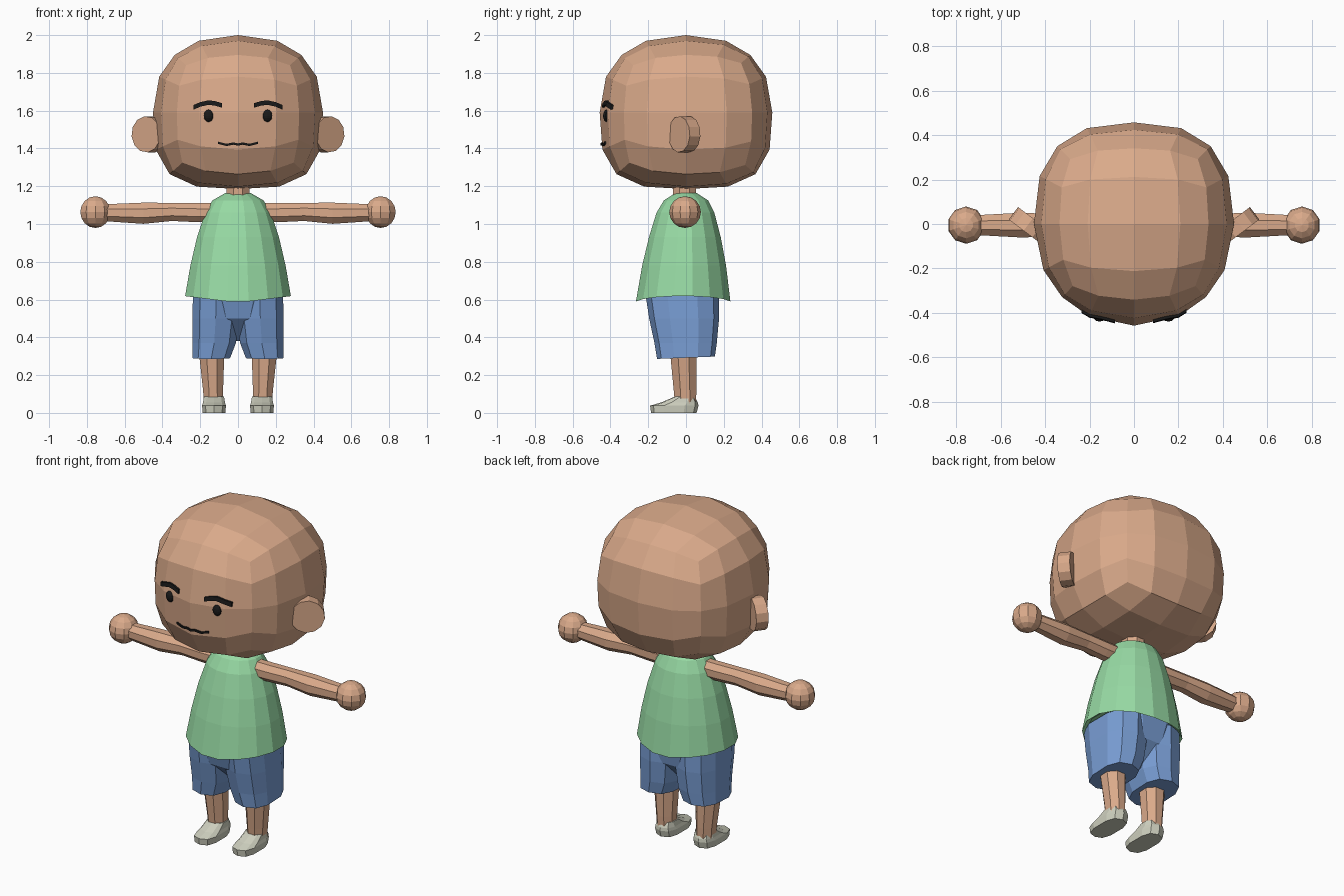
import bpy, bmesh, math
from mathutils import Vector, Matrix
from mathutils.bvhtree import BVHTree

if "Cube" in bpy.data.objects:
    bpy.data.objects.remove(bpy.data.objects["Cube"])


def material(name, color):
    m = bpy.data.materials.new(name)
    m.diffuse_color = (*color, 1)
    m.use_nodes = True
    m.node_tree.nodes["Principled BSDF"].inputs["Base Color"].default_value = m.diffuse_color
    return m


SKIN = material("skin", (0.70, 0.40, 0.255))
GREEN = material("shirt green", (0.31, 0.70, 0.37))
BLUE = material("shorts blue", (0.19, 0.34, 0.66))
CREAM = material("shoe cream", (0.62, 0.63, 0.52))
BLACK = material("black", (0.01, 0.01, 0.01))


def finish(name, bm, mat):
    bmesh.ops.recalc_face_normals(bm, faces=bm.faces)
    mesh = bpy.data.meshes.new(name)
    bm.to_mesh(mesh)
    mesh.materials.append(mat)
    obj = bpy.data.objects.new(name, mesh)
    bpy.context.collection.objects.link(obj)
    return obj


def ring(center, ru, rv, n=8, p=2.0, axis="z"):
    """Superelliptic ring around the z or x axis, scaled to touch its extents."""
    raw = []
    for i in range(n):
        t = (i + 0.5) * math.tau / n
        c, s = math.cos(t), math.sin(t)
        raw.append((math.copysign(abs(c) ** (2 / p), c), math.copysign(abs(s) ** (2 / p), s)))
    mu = max(a for a, b in raw)
    mv = max(b for a, b in raw)
    cx, cy, cz = center
    pts = []
    for a, b in raw:
        u, v = a / mu * ru, b / mv * rv
        pts.append((cx + u, cy + v, cz) if axis == "z" else (cx, cy + u, cz + v))
    return pts


def loft(name, rings, mat, side=1):
    bm = bmesh.new()
    rows = [[bm.verts.new((x * side, y, z)) for x, y, z in r] for r in rings]
    n = len(rows[0])
    for a, b in zip(rows, rows[1:]):
        for i in range(n):
            j = (i + 1) % n
            bm.faces.new((a[i], a[j], b[j], b[i]))
    bm.faces.new(rows[0])
    bm.faces.new(rows[-1])
    return finish(name, bm, mat)


# Head: subdivided cube pushed out to a rounded block, boxier at jaw and back
bm = bmesh.new()
bmesh.ops.create_cube(bm, size=2)
bmesh.ops.subdivide_edges(bm, edges=bm.edges[:], cuts=3, use_grid_fill=True)
for v in bm.verts:
    x, y, z = v.co
    q = 2.1 if y < 0 else 2.6
    p = 2.35 if z > 0 else 3.2
    flat = (abs(x) ** q + abs(y) ** q) ** (1 / q)
    r = (flat ** p + abs(z) ** p) ** (-1 / p)
    v.co = (x * r * 0.45, y * r * 0.457, 1.59 + z * r * (0.41 if z > 0 else 0.405))
bmesh.ops.recalc_face_normals(bm, faces=bm.faces)
surface = BVHTree.FromBMesh(bm)
finish("head", bm, SKIN)


def face_y(x, z):
    return surface.ray_cast(Vector((x, -2, z)), Vector((0, 1, 0)))[0].y


def face_strip(name, path, half, out):
    """Thin plate following the face along a line of (x, z) points."""
    rings = []
    for x, z in path:
        lo, hi = face_y(x, z - half), face_y(x, z + half)
        rings.append([(x, lo - out, z - half), (x, hi - out, z + half),
                      (x, hi + 0.01, z + half), (x, lo + 0.01, z - half)])
    return loft(name, rings, BLACK)


# Mouth
face_strip("mouth", [(-0.105, 1.43), (-0.06, 1.419), (-0.025, 1.426), (0, 1.421),
                     (0.025, 1.426), (0.06, 1.419), (0.105, 1.43)], 0.006, 0.008)

for side, word in ((1, "left"), (-1, "right")):
    # Eyebrow
    face_strip(word + "_eyebrow", [(side * x, z) for x, z in (
        (0.235, 1.618), (0.2, 1.633), (0.155, 1.643), (0.12, 1.638), (0.085, 1.628))], 0.012, 0.012)

    # Eye
    bm = bmesh.new()
    bmesh.ops.create_uvsphere(bm, u_segments=10, v_segments=8, radius=1)
    bm.transform(Matrix.Translation((side * 0.155, face_y(side * 0.155, 1.575) + 0.004, 1.573))
                 @ Matrix.Diagonal((0.028, 0.02, 0.033, 1)))
    finish(word + "_eye", bm, BLACK)

    # Ear: thick disc turned forward and outward
    bm = bmesh.new()
    bmesh.ops.create_cone(bm, cap_ends=True, segments=12, radius1=0.096, radius2=0.096, depth=0.07)
    turn = Vector((0, 0, 1)).rotation_difference(Vector((side * 0.6, -0.8, 0))).to_matrix().to_4x4()
    bm.transform(Matrix.Translation((side * 0.466, -0.009, 1.475)) @ turn)
    finish(word + "_ear", bm, SKIN)

    # Arm with a slight elbow bulge
    loft(word + "_arm", [ring((x, -0.005, z), r, r, 8, 2, "x") for x, z, r in (
        (0.1, 1.06, 0.05), (0.22, 1.06, 0.05), (0.35, 1.064, 0.048),
        (0.5, 1.057, 0.056), (0.72, 1.06, 0.044))], SKIN, side)

    # Hand
    bm = bmesh.new()
    bmesh.ops.create_uvsphere(bm, u_segments=10, v_segments=8, radius=0.084)
    bm.transform(Matrix.Translation((side * 0.755, -0.005, 1.063)))
    finish(word + "_hand", bm, SKIN)

    # Shorts leg, hem slightly higher at the back
    rings = [ring((cx, cy, z), rx, ry, 10, 2.6) for z, cx, rx, cy, ry in (
        (0.292, 0.142, 0.1, 0, 0.153), (0.37, 0.126, 0.115, -0.002, 0.165),
        (0.5, 0.118, 0.124, -0.01, 0.185), (0.63, 0.116, 0.122, -0.02, 0.195))]
    rings[0] = [(x, y, z + 0.04 * y) for x, y, z in rings[0]]
    loft(word + "_shorts_leg", rings, BLUE, side)

    # Lower leg
    loft(word + "_leg", [ring((cx, cy, z), rx, ry) for z, cx, rx, cy, ry in (
        (0.05, 0.13, 0.05, -0.003, 0.056), (0.12, 0.132, 0.053, -0.005, 0.06),
        (0.33, 0.14, 0.068, -0.015, 0.07))], SKIN, side)

    # Shoe: low toe rising to the ankle
    loft(word + "_shoe", [ring((0.127, (f + b) / 2, z), rx, (b - f) / 2, 10, 2.8)
                          for z, rx, f, b in (
        (0, 0.06, -0.185, 0.056), (0.038, 0.063, -0.19, 0.066),
        (0.056, 0.058, -0.13, 0.062), (0.086, 0.053, -0.06, 0.045))], CREAM, side)

# Shorts seat joining both legs
loft("shorts_seat", [ring((0, cy, z), rx, ry, 12, 2.8) for z, rx, cy, ry in (
    (0.38, 0.05, -0.005, 0.05), (0.5, 0.16, -0.012, 0.165), (0.64, 0.22, -0.02, 0.195))], BLUE)

# Shirt: flared body with a hem dipping front and back
rings = [ring((0, cy, z), rx, ry, 16) for z, rx, cy, ry in (
    (0.64, 0.25, -0.015, 0.22), (0.6, 0.28, -0.015, 0.25), (0.78, 0.252, -0.01, 0.222),
    (0.93, 0.217, -0.006, 0.19), (1.06, 0.174, -0.003, 0.153),
    (1.125, 0.135, 0, 0.117), (1.165, 0.065, 0, 0.055))]
rings[1] = [(x, y, 0.583 + 0.035 * abs(x) / 0.28) for x, y, z in rings[1]]
loft("shirt", rings, GREEN)

# Neck
loft("neck", [ring((0, -0.008, z), 0.06, 0.062) for z in (1.1, 1.23)], SKIN)
